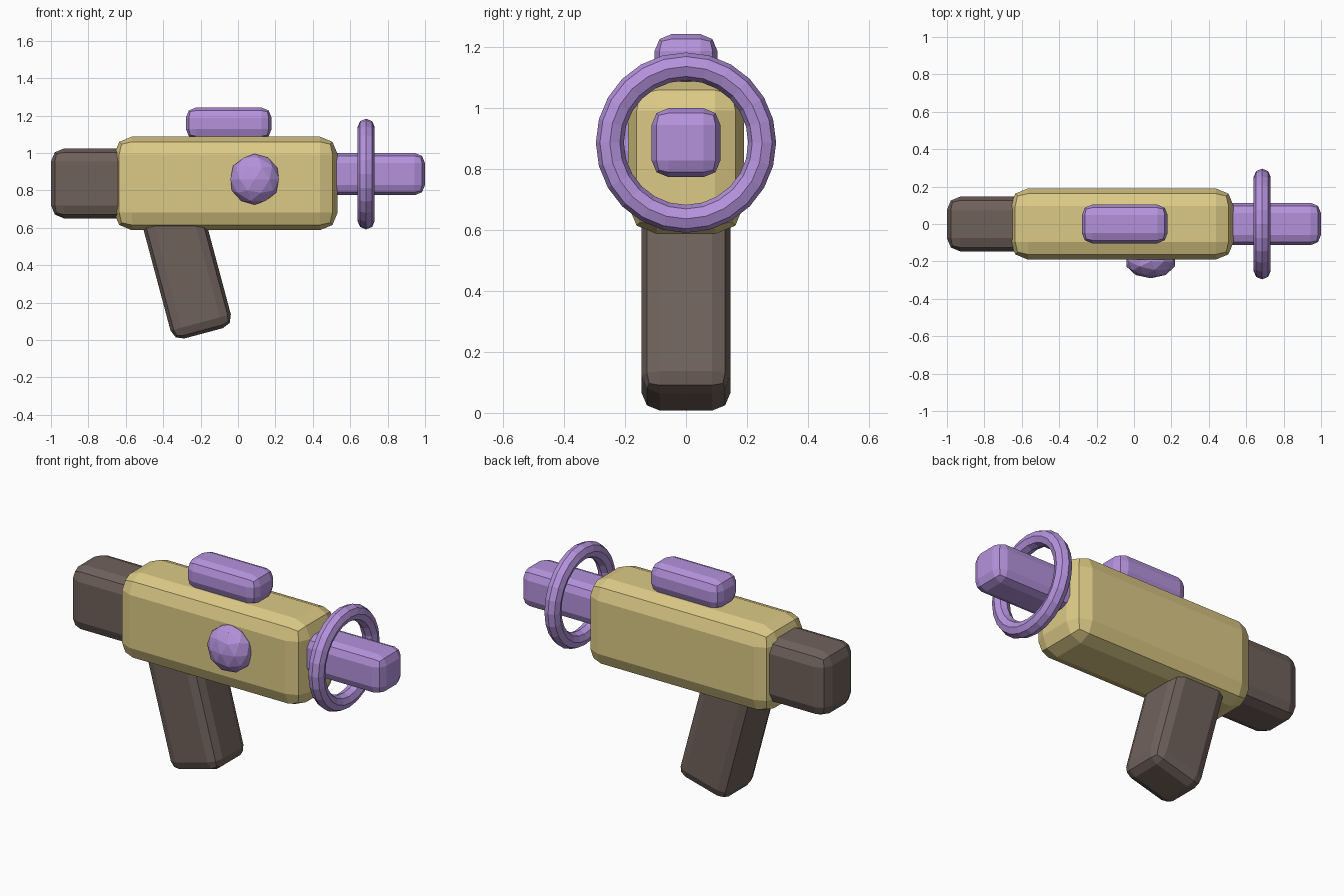
import bpy
from math import radians

if "Cube" in bpy.data.objects:
    bpy.data.objects.remove(bpy.data.objects["Cube"])


def material(name, rgb):
    m = bpy.data.materials.new(name)
    m.diffuse_color = (*rgb, 1)
    m.use_nodes = True
    m.node_tree.nodes["Principled BSDF"].inputs["Base Color"].default_value = m.diffuse_color
    return m


tan = material("tan", (0.72, 0.59, 0.24))
purple = material("purple", (0.46, 0.29, 0.72))
brown = material("brown", (0.16, 0.12, 0.105))


def finish(name, mat):
    ob = bpy.context.object
    ob.name = name
    ob.data.materials.append(mat)
    return ob


def block(name, x, y, z, bevel, mat, tilt=0):
    """Bevelled box from (min, max) ranges, optionally tilted about y."""
    ranges = (x, y, z)
    bpy.ops.mesh.primitive_cube_add(size=1, location=[(a + b) / 2 for a, b in ranges])
    ob = finish(name, mat)
    ob.scale = [b - a for a, b in ranges]
    bpy.ops.object.transform_apply(location=False, rotation=False, scale=True)
    ob.rotation_euler.y = radians(tilt)
    mod = ob.modifiers.new("Bevel", 'BEVEL')
    mod.width = bevel
    mod.segments = 2
    return ob


# main blocks
block("body", (-0.663, 0.533), (-0.19, 0.19), (0.587, 1.087), 0.095, tan)
block("stock", (-1.0, -0.5), (-0.146, 0.146), (0.65, 1.024), 0.07, brown)
block("barrel", (0.38, 1.0), (-0.113, 0.113), (0.774, 1.0), 0.055, purple)
block("sight", (-0.279, 0.18), (-0.103, 0.103), (1.073, 1.243), 0.055, purple)

# slanted handle
block("grip", (-0.439, -0.105), (-0.146, 0.146), (0.024, 0.704), 0.06, brown, tilt=-15)

# ring around the barrel
bpy.ops.mesh.primitive_torus_add(
    major_radius=0.25, minor_radius=0.046, major_segments=24, minor_segments=8,
    location=(0.685, 0, 0.887), rotation=(0, radians(90), 0))
finish("barrel_ring", purple)

# faceted button on the front side
bpy.ops.mesh.primitive_ico_sphere_add(subdivisions=2, radius=1, location=(0.089, -0.2, 0.859))
finish("side_button", purple).scale = (0.136, 0.09, 0.136)
